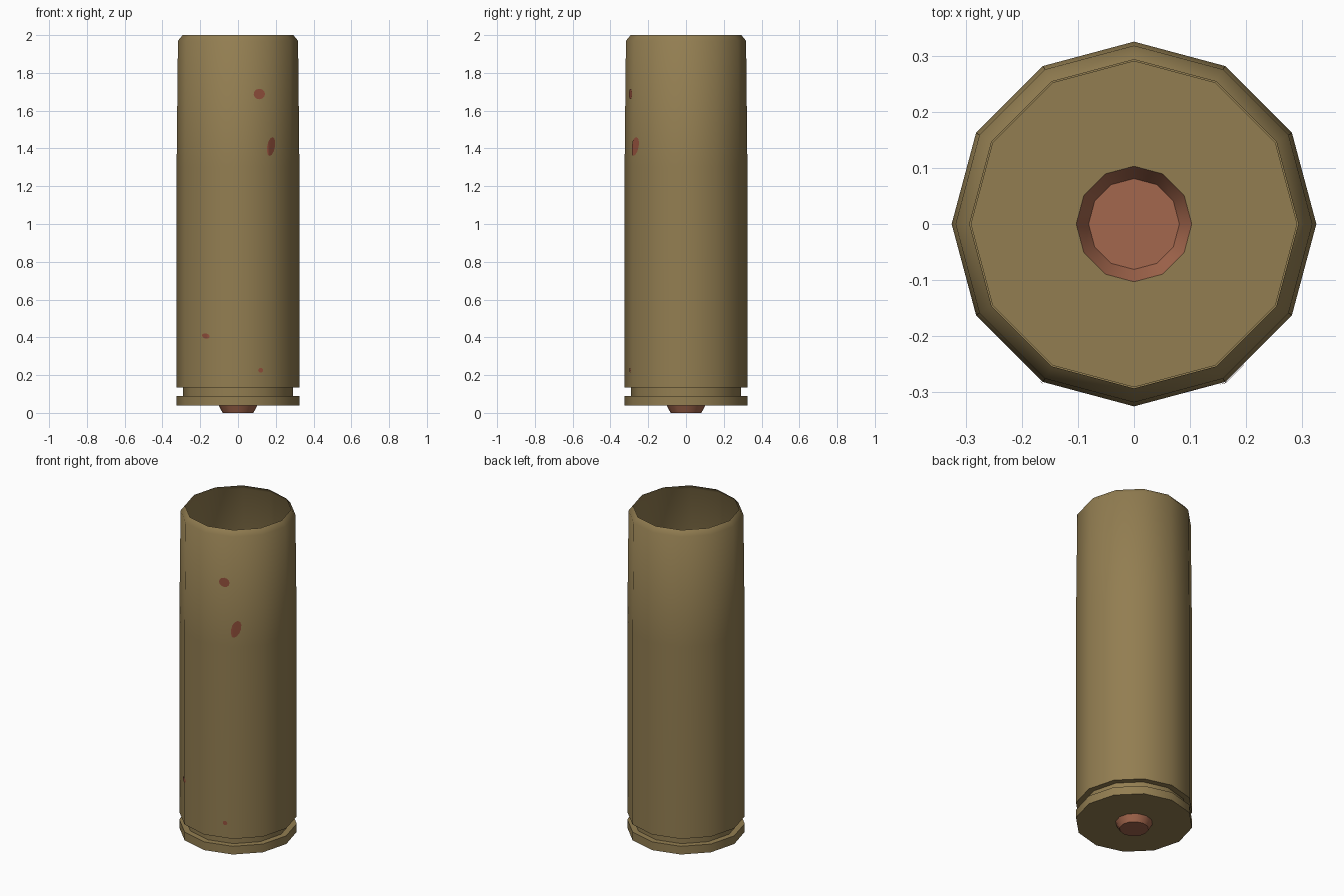
import bpy, bmesh, math

if "Cube" in bpy.data.objects:
    bpy.data.objects.remove(bpy.data.objects["Cube"])

SIDES = 12


def material(name, rgb):
    m = bpy.data.materials.new(name)
    m.diffuse_color = (*rgb, 1)
    m.use_nodes = True
    m.node_tree.nodes["Principled BSDF"].inputs["Base Color"].default_value = m.diffuse_color
    return m


brass = material("brass", (0.29, 0.208, 0.083))
copper = material("copper", (0.37, 0.135, 0.074))
rust = material("red_stain", (0.29, 0.08, 0.045))


def finish(bm, name, mat, angle=45):
    me = bpy.data.meshes.new(name)
    bm.to_mesh(me)
    bm.free()
    me.materials.append(mat)
    ob = bpy.data.objects.new(name, me)
    bpy.context.collection.objects.link(ob)
    bpy.ops.object.select_all(action='DESELECT')
    ob.select_set(True)
    bpy.context.view_layer.objects.active = ob
    bpy.ops.object.shade_smooth_by_angle(angle=math.radians(angle))
    return ob


def lathe(name, profile, mat, cap=False):
    """Revolve (radius, z) points, listed bottom to top, into an open sheet."""
    bm = bmesh.new()
    rings = [[bm.verts.new((r * math.cos(math.tau * i / SIDES),
                            r * math.sin(math.tau * i / SIDES), z))
              for i in range(SIDES)] for r, z in profile]
    for a, b in zip(rings, rings[1:]):
        for i in range(SIDES):
            j = (i + 1) % SIDES
            bm.faces.new((a[i], a[j], b[j], b[i]))
    if cap:
        bm.faces.new(rings[0][::-1])
    return finish(bm, name, mat)


# Hollow case: base, rim, extractor groove, tapered wall and crimped mouth
TAPER_Z, MOUTH_Z = 1.3, 1.97
BODY_R, MOUTH_R = 0.325, 0.318
lathe("case", [(0.103, 0.04), (BODY_R, 0.04), (BODY_R, 0.09), (0.29, 0.09),
               (0.29, 0.135), (BODY_R, 0.135), (BODY_R, TAPER_Z),
               (MOUTH_R, MOUTH_Z), (0.293, 2.0)], brass)

# Primer cup protruding below the base
lathe("primer", [(0.081, 0.0), (0.103, 0.04)], copper, cap=True)


def wall_y(x, z):
    """Front surface of the twelve-sided wall at x, z."""
    t = min(max((z - TAPER_Z) / (MOUTH_Z - TAPER_Z), 0), 1)
    r = BODY_R + (MOUTH_R - BODY_R) * t + 0.003
    s = math.tau / SIDES
    k = 0 if abs(x) < r * math.sin(s) else 1
    x0, x1 = r * math.sin(k * s), r * math.sin((k + 1) * s)
    y0, y1 = r * math.cos(k * s), r * math.cos((k + 1) * s)
    return -(y0 + (y1 - y0) * (abs(x) - x0) / (x1 - x0))


# Thin stains draped on the front, folded where they cross a corner
for n, (x, z, w, h, lean) in enumerate([(0.113, 1.688, 0.03, 0.028, 0),
                                        (0.175, 1.41, 0.021, 0.05, 0.15),
                                        (-0.17, 0.407, 0.02, 0.014, -0.3),
                                        (0.12, 0.226, 0.013, 0.013, 0)]):
    bm = bmesh.new()
    ring = []
    for i in range(12):
        a = math.tau * i / 12
        dz = h * math.sin(a)
        ring.append(bm.verts.new((x + w * math.cos(a) + lean * dz, 0, z + dz)))
    bm.faces.new(ring)
    fold = math.copysign(BODY_R * 0.5, x)
    bmesh.ops.bisect_plane(bm, geom=bm.verts[:] + bm.edges[:] + bm.faces[:],
                           plane_co=(fold, 0, 0), plane_no=(1, 0, 0))
    for v in bm.verts:
        v.co.y = wall_y(v.co.x, v.co.z)
    finish(bm, f"stain_{n + 1}", rust)
